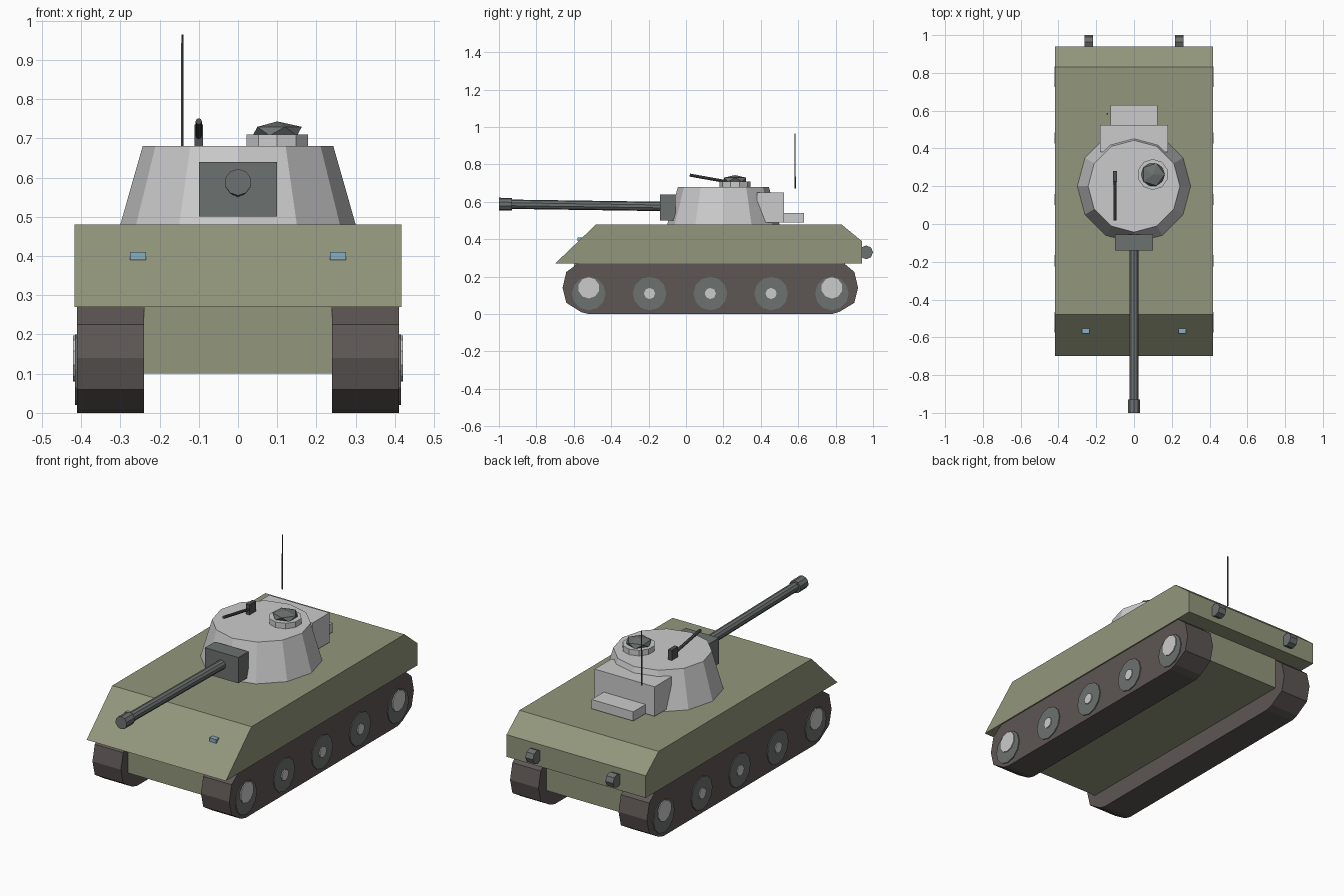
import bpy, bmesh, math
from mathutils import Matrix, Vector

if "Cube" in bpy.data.objects:
    bpy.data.objects.remove(bpy.data.objects["Cube"])


def mat(name, r, g, b):
    m = bpy.data.materials.new(name)
    m.diffuse_color = (r, g, b, 1)
    m.use_nodes = True
    m.node_tree.nodes["Principled BSDF"].inputs["Base Color"].default_value = m.diffuse_color
    return m


OLIVE = mat("olive", 0.29, 0.31, 0.20)
TRACK = mat("track_brown", 0.11, 0.095, 0.09)
STEEL = mat("dark_steel", 0.15, 0.165, 0.16)
GUN = mat("gun_metal", 0.08, 0.085, 0.085)
LAMP = mat("lamp_blue", 0.25, 0.42, 0.52)


def finish(name, bm, material=None):
    bmesh.ops.recalc_face_normals(bm, faces=bm.faces)
    me = bpy.data.meshes.new(name)
    bm.to_mesh(me)
    bm.free()
    ob = bpy.data.objects.new(name, me)
    bpy.context.collection.objects.link(ob)
    if material:
        me.materials.append(material)
    return ob


def box(name, lo, hi, material=None):
    lo, hi = Vector(lo), Vector(hi)
    bm = bmesh.new()
    m = Matrix.Translation((lo + hi) / 2) @ Matrix.Diagonal((*(hi - lo), 1))
    bmesh.ops.create_cube(bm, size=1, matrix=m)
    return finish(name, bm, material)


def prism(name, profile, x0, x1, material):
    # side profile in (y, z), extruded across x
    bm = bmesh.new()
    f = bm.faces.new([bm.verts.new((x0, y, z)) for y, z in profile])
    ext = bmesh.ops.extrude_face_region(bm, geom=[f])["geom"]
    moved = [v for v in ext if isinstance(v, bmesh.types.BMVert)]
    bmesh.ops.translate(bm, verts=moved, vec=(x1 - x0, 0, 0))
    return finish(name, bm, material)


def rod(name, a, b, r1, r2, sides, material=None):
    # cylinder or cone from point a to point b
    a, b = Vector(a), Vector(b)
    d = b - a
    rot = Matrix() if abs(d.x) + abs(d.y) < 1e-6 else d.to_track_quat('Z', 'Y').to_matrix().to_4x4()
    bm = bmesh.new()
    bmesh.ops.create_cone(bm, cap_ends=True, segments=sides, radius1=r1, radius2=r2,
                          depth=d.length, matrix=Matrix.Translation((a + b) / 2) @ rot)
    return finish(name, bm, material)


# hull
prism("upper_hull", [(-0.70, 0.27), (-0.48, 0.48), (0.83, 0.48), (0.94, 0.39), (0.94, 0.27)],
      -0.417, 0.417, OLIVE)
box("lower_hull", (-0.24, -0.60, 0.10), (0.24, 0.85, 0.28), OLIVE)

# tracks, wheels, lamps and exhausts on both sides
track = [(-0.52, 0), (-0.56, 0.01), (-0.64, 0.06), (-0.66, 0.14), (-0.64, 0.225), (-0.57, 0.275),
         (0.84, 0.275), (0.90, 0.225), (0.92, 0.14), (0.90, 0.06), (0.82, 0.012), (0.78, 0)]
for side, s in (("right", 1), ("left", -1)):
    prism(f"track_{side}", track, s * 0.24, s * 0.41, TRACK)
    for i in range(5):
        y = -0.52 + 0.325 * i
        end = i in (0, 4)
        rod(f"wheel_{side}_{i + 1}", (s * 0.36, y, 0.11), (s * 0.415, y, 0.11), 0.09, 0.09, 12, STEEL)
        z, r = (0.14, 0.057) if end else (0.11, 0.03)
        rod(f"{'sprocket' if end else 'hub'}_{side}_{i + 1}", (s * 0.36, y, z), (s * 0.42, y, z),
            r, r, 10 if end else 8)
    x = s * 0.255
    box(f"headlight_{side}", (x - 0.02, -0.58, 0.39), (x + 0.02, -0.55, 0.41), LAMP)
    x = s * 0.24
    rod(f"exhaust_{side}", (x - 0.023, 0.963, 0.33), (x + 0.023, 0.963, 0.33), 0.037, 0.037, 8, STEEL)

# turret
rod("turret", (0, 0.20, 0.48), (0, 0.20, 0.68), 0.30, 0.243, 12)
box("turret_bustle", (-0.18, 0.38, 0.49), (0.18, 0.525, 0.65))
box("stowage_box", (-0.125, 0.52, 0.49), (0.125, 0.63, 0.54))

# main gun
box("mantlet", (-0.10, -0.14, 0.50), (0.10, -0.055, 0.64), STEEL)
rod("gun_barrel", (0, -0.10, 0.575), (0, -0.995, 0.588), 0.025, 0.025, 10, STEEL)
rod("muzzle", (0, -0.93, 0.587), (0, -1.0, 0.588), 0.034, 0.034, 10, STEEL)

# commander hatch
rod("cupola", (0.10, 0.262, 0.68), (0.10, 0.262, 0.71), 0.082, 0.082, 10)
bm = bmesh.new()
bmesh.ops.create_icosphere(bm, subdivisions=1, radius=1,
                           matrix=Matrix.Translation((0.10, 0.262, 0.718)) @
                           Matrix.Diagonal((0.07, 0.07, 0.025, 1)))
finish("hatch_dome", bm, STEEL)

# roof machine gun and antenna
box("machine_gun_mount", (-0.111, 0.225, 0.68), (-0.089, 0.28, 0.735), GUN)
rod("machine_gun_barrel", (-0.10, 0.25, 0.702), (-0.10, 0.02, 0.743), 0.008, 0.008, 8, GUN)
rod("antenna", (-0.142, 0.583, 0.67), (-0.142, 0.583, 0.965), 0.004, 0.003, 6, GUN)
